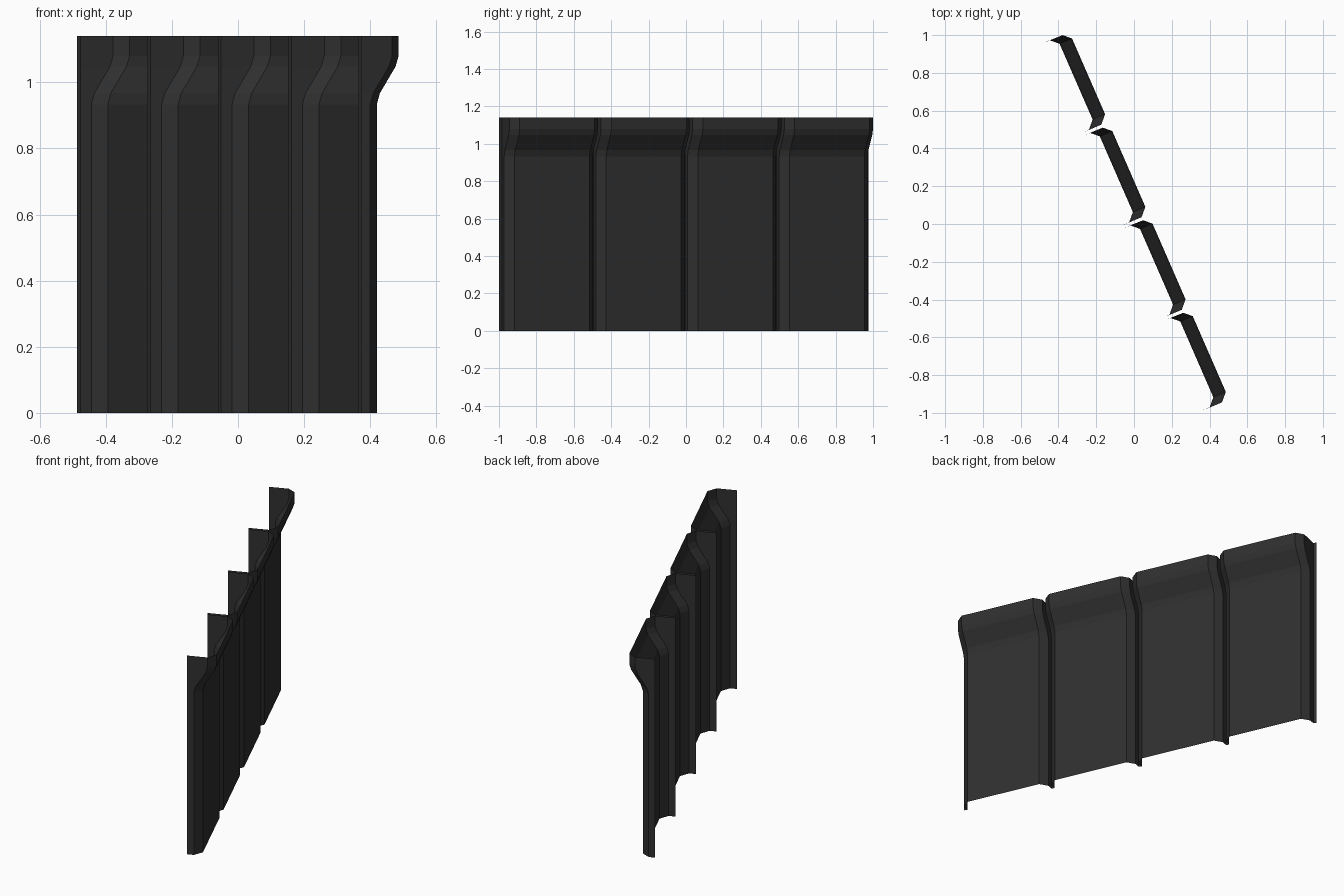
import bpy

if "Cube" in bpy.data.objects:
    bpy.data.objects.remove(bpy.data.objects["Cube"])

# One dark painted sheet-metal colour
mat = bpy.data.materials.new("dark charcoal metal")
mat.diffuse_color = (0.028, 0.028, 0.028, 1)
mat.use_nodes = True
mat.node_tree.nodes["Principled BSDF"].inputs["Base Color"].default_value = mat.diffuse_color

PANELS = 4
STEP = (0.213, -0.49)      # offset from one panel to the next
LEAN = (0.066, 0.028)      # how far the raised face bulges out at the top

# Heights with the share of the lean reached there
LEVELS = [(0, 0), (0.933, 0), (0.967, 0.14), (1.048, 0.86), (1.08, 1), (1.14, 1)]

# Plan outline of the first groove floor and panel: (x, y, follows the lean)
FLOOR = [(-0.487, 0.975, 0), (-0.477, 0.96, 0)]
FACE = [(-0.444, 0.972, 1), (-0.394, 0.954, 1), (-0.219, 0.553, 1), (-0.239, 0.498, 1)]


def shifted(points, i):
    return [(x + STEP[0] * i, y + STEP[1] * i, k) for x, y, k in points]


# Whole plan path: groove, panel, groove, panel ... groove
path = []
for i in range(PANELS):
    path += shifted(FLOOR + FACE, i)
path += shifted(FLOOR, PANELS)

# Sweep the path upward through the levels
n = len(path)
verts = [(x + LEAN[0] * s * k, y + LEAN[1] * s * k, z)
         for z, s in LEVELS for x, y, k in path]
faces = [(r * n + c, (r + 1) * n + c, (r + 1) * n + c + 1, r * n + c + 1)
         for r in range(len(LEVELS) - 1) for c in range(n - 1)]

mesh = bpy.data.meshes.new("ribbed_wall_sheet")
mesh.from_pydata(verts, [], faces)
mesh.materials.append(mat)
mesh.update()
sheet = bpy.data.objects.new("ribbed_wall_sheet", mesh)
bpy.context.collection.objects.link(sheet)
